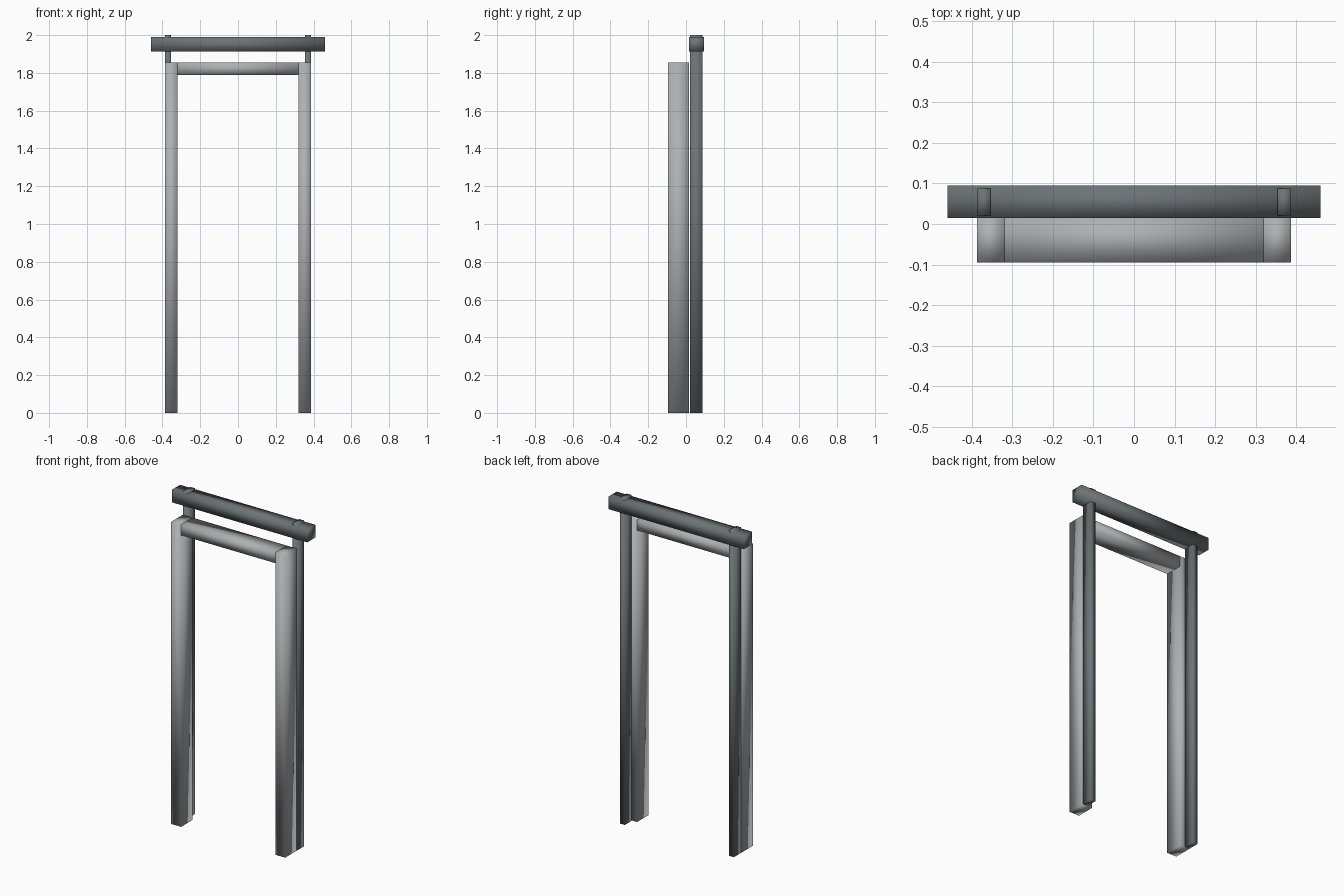
import bpy
import bmesh
from mathutils import Vector

cube = bpy.data.objects.get("Cube")
if cube:
    bpy.data.objects.remove(cube, do_unlink=True)


def make_material(name, rgb):
    mat = bpy.data.materials.new(name)
    mat.use_nodes = True
    color = (*rgb, 1.0)
    mat.diffuse_color = color
    mat.node_tree.nodes["Principled BSDF"].inputs["Base Color"].default_value = color
    return mat


def make_box(name, low, high, mat):
    """Softly shaded beam spanning two opposite corners."""
    low, high = Vector(low), Vector(high)
    size, centre = high - low, (low + high) / 2
    bm = bmesh.new()
    bmesh.ops.create_cube(bm, size=1)
    bmesh.ops.scale(bm, vec=size, verts=bm.verts)
    bmesh.ops.translate(bm, vec=centre, verts=bm.verts)
    for face in bm.faces:
        face.smooth = True
    mesh = bpy.data.meshes.new(name)
    bm.to_mesh(mesh)
    bm.free()
    mesh.materials.append(mat)
    obj = bpy.data.objects.new(name, mesh)
    bpy.context.collection.objects.link(obj)
    return obj


def make_pair(name, low, high, mat):
    """One beam on the left (+x) and its mirror on the right."""
    make_box("left_" + name, low, high, mat)
    make_box("right_" + name, (-high[0], *low[1:]), (-low[0], *high[1:]), mat)


light_grey = make_material("light grey", (0.42, 0.44, 0.45))
dark_grey = make_material("dark grey", (0.15, 0.17, 0.18))

OUTER = 0.387    # outer face of all posts
INNER = 0.32     # inner face of the frame posts
FRONT, BACK = -0.095, 0.017
FRAME_TOP = 1.855

# Light door frame: two wide posts and a lintel between them
make_pair("frame_post", (INNER, FRONT, 0), (OUTER, BACK, FRAME_TOP), light_grey)
make_box("frame_lintel", (-INNER, FRONT, 1.79), (INNER, BACK, FRAME_TOP), light_grey)

# Dark rear posts that pass through the top beam
make_pair("rear_post", (0.354, 0.021, 0), (OUTER, 0.088, 2.0), dark_grey)

# Dark overhanging top beam
make_box("top_beam", (-0.46, 0.015, 1.913), (0.46, 0.095, 1.99), dark_grey)
